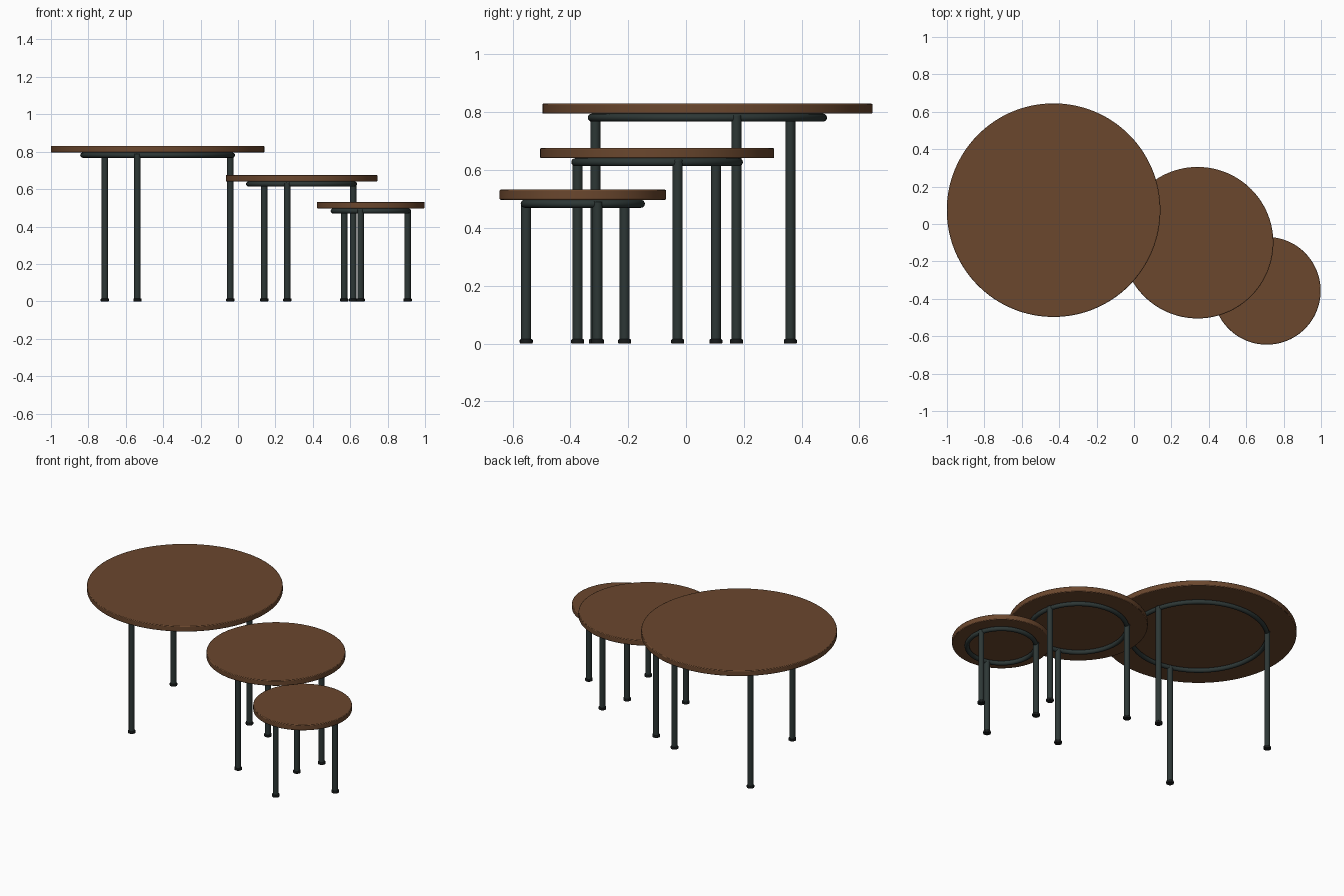
import bpy, math

if "Cube" in bpy.data.objects:
    bpy.data.objects.remove(bpy.data.objects["Cube"])


def material(name, rgb):
    m = bpy.data.materials.new(name)
    m.diffuse_color = (*rgb, 1)
    m.use_nodes = True
    m.node_tree.nodes["Principled BSDF"].inputs["Base Color"].default_value = m.diffuse_color
    return m


WOOD = material("walnut brown", (0.145, 0.063, 0.027))
METAL = material("dark green grey metal", (0.026, 0.038, 0.036))
RUBBER = material("black rubber", (0.009, 0.011, 0.011))


def finish(name, mat, bevel=0):
    ob = bpy.context.object
    ob.name = name
    ob.data.materials.append(mat)
    if bevel:
        b = ob.modifiers.new("rounded rim", 'BEVEL')
        b.width, b.segments = bevel, 2
        b.limit_method, b.angle_limit = 'ANGLE', math.radians(40)
    bpy.ops.object.shade_smooth_by_angle(angle=math.radians(40))


def disc(name, x, y, z0, z1, r, sides, mat, bevel=0):
    bpy.ops.mesh.primitive_cylinder_add(vertices=sides, radius=r, depth=z1 - z0,
                                        location=(x, y, (z0 + z1) / 2))
    finish(name, mat, bevel)


# name, centre x, centre y, top radius, frame ring radius, top height
TABLES = [
    ("large", -0.43, 0.074, 0.571, 0.400, 0.830),
    ("medium", 0.34, -0.10, 0.405, 0.283, 0.676),
    ("small", 0.71, -0.357, 0.288, 0.201, 0.532),
]

for size, cx, cy, r, ring, top in TABLES:
    under = top - 0.035
    # round table top
    disc(size + "_table_top", cx, cy, under, top, r, 128, WOOD, 0.004)
    # tubular ring under the top
    bpy.ops.mesh.primitive_torus_add(major_segments=96, minor_segments=16,
                                     major_radius=ring, minor_radius=0.0138,
                                     location=(cx, cy, under - 0.0136))
    finish(size + "_frame_ring", METAL)
    # three legs with wider foot pads
    for i in range(3):
        a = math.radians(14.5 + 120 * i)
        x = cx + (ring + 0.002) * math.cos(a)
        y = cy + (ring + 0.002) * math.sin(a)
        disc(f"{size}_leg_{i + 1}", x, y, 0.012, under - 0.005, 0.0173, 32, METAL, 0.003)
        disc(f"{size}_foot_{i + 1}", x, y, 0.0, 0.015, 0.0225, 32, RUBBER, 0.003)
